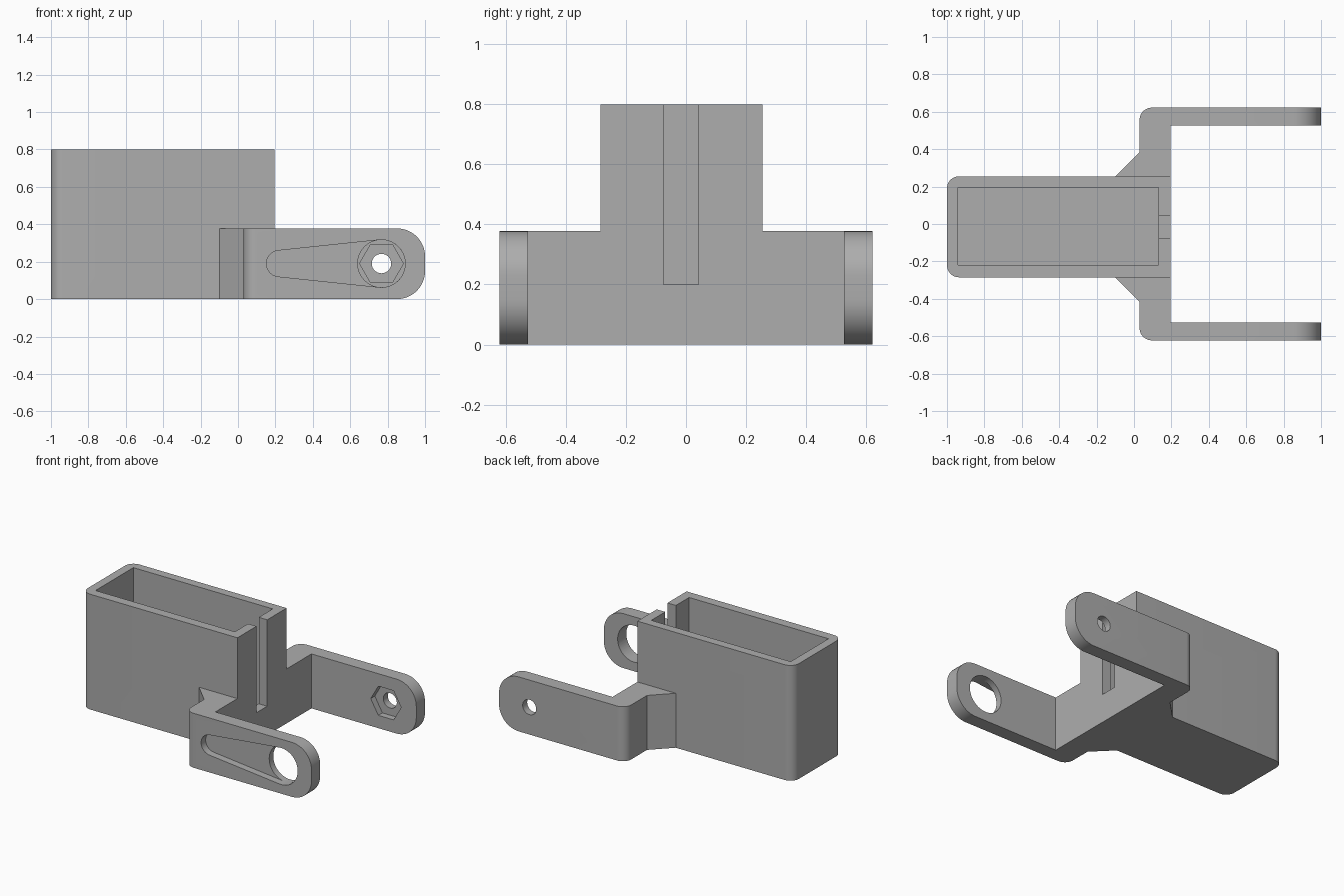
import bpy, bmesh
from math import cos, sin, pi, acos, radians
from mathutils import Vector

cube = bpy.data.objects.get("Cube")
if cube:
    bpy.data.objects.remove(cube, do_unlink=True)

GREY = (0.42, 0.42, 0.42, 1)
mat = bpy.data.materials.new("plain grey")
mat.use_nodes = True
mat.diffuse_color = GREY
mat.node_tree.nodes["Principled BSDF"].inputs["Base Color"].default_value = GREY


def prism(name, outline, direction, rounds=()):
    """Extrude a closed outline; rounds holds (edge test, radius) pairs."""
    bm = bmesh.new()
    face = bm.faces.new([bm.verts.new(p) for p in outline])
    ext = bmesh.ops.extrude_face_region(bm, geom=[face])
    moved = [v for v in ext["geom"] if isinstance(v, bmesh.types.BMVert)]
    bmesh.ops.translate(bm, verts=moved, vec=Vector(direction))
    bmesh.ops.recalc_face_normals(bm, faces=bm.faces)
    for test, radius in rounds:
        edges = [e for e in bm.edges if test(e.verts[0].co, e.verts[1].co)]
        bmesh.ops.bevel(bm, geom=edges, offset=radius, offset_type='OFFSET',
                        segments=12, profile=0.5, affect='EDGES')
    bmesh.ops.recalc_face_normals(bm, faces=bm.faces)
    mesh = bpy.data.meshes.new(name)
    bm.to_mesh(mesh)
    bm.free()
    mesh.materials.append(mat)
    obj = bpy.data.objects.new(name, mesh)
    bpy.context.collection.objects.link(obj)
    return obj


def box(name, x0, x1, y0, y1, z0, z1, rounds=()):
    outline = [(x0, y0, z0), (x1, y0, z0), (x1, y1, z0), (x0, y1, z0)]
    return prism(name, outline, (0, 0, z1 - z0), rounds)


def arc(x, z, r, a0, a1, n, y):
    return [(x + r * cos(a0 + (a1 - a0) * i / n), y,
             z + r * sin(a0 + (a1 - a0) * i / n)) for i in range(n + 1)]


def combine(target, other, operation):
    mod = target.modifiers.new(other.name, 'BOOLEAN')
    mod.operation, mod.solver, mod.object = operation, 'EXACT', other
    bpy.context.view_layer.objects.active = target
    bpy.ops.object.modifier_apply(modifier=mod.name)
    bpy.data.objects.remove(other, do_unlink=True)


def upright(a, b):
    return abs(a.x - b.x) < 1e-4 and abs(a.y - b.y) < 1e-4


FRONT, BACK = -0.285, 0.255      # side walls of the holder
ARM, INNER = 0.622, 0.527        # outer and inner faces of the arms
END, TIP, HEIGHT = 0.195, 1.0, 0.378
PX, PZ = 0.767, 0.19             # pivot centre

# Holder with rounded outer corners
holder = box("holder_bracket", -1, END, FRONT, BACK, 0, 0.8,
             [(lambda a, b: upright(a, b) and a.x < -0.9, 0.065)])

# Fork: cross bar, gussets and two arms in one plan outline
plan = [(-0.1, FRONT), (0.03, FRONT - 0.13), (0.03, -ARM), (TIP, -ARM),
        (TIP, -INNER), (END, -INNER), (END, INNER), (TIP, INNER),
        (TIP, ARM), (0.03, ARM), (0.03, BACK + 0.13), (-0.1, BACK)]
fork = prism("fork", [(x, y, 0) for x, y in plan], (0, 0, HEIGHT), [
    (lambda a, b: upright(a, b) and a.x < 0.1 and abs(a.y) > 0.6, 0.065),
    (lambda a, b: a.x > 0.99 and b.x > 0.99 and abs(a.z - b.z) < 1e-4, 0.15)])
combine(holder, fork, 'UNION')

# Holder cavity and the cable slot in its end wall
combine(holder, box("cavity", -0.94, 0.13, -0.22, 0.195, 0.065, 0.9), 'DIFFERENCE')
combine(holder, box("cable_slot", 0.1, 0.25, -0.075, 0.042, 0.2, 0.9), 'DIFFERENCE')

# Front arm: tapered recess on the outside and a large round hole
R, r, SX = 0.127, 0.07, 0.222
tilt = acos((R - r) / (PX - SX))
teardrop = (arc(PX, PZ, R, tilt - pi, pi - tilt, 40, -0.7)
            + arc(SX, PZ, r, pi - tilt, pi + tilt, 20, -0.7))
combine(holder, prism("lever_recess", teardrop, (0, 0.7 - ARM + 0.05, 0)), 'DIFFERENCE')
combine(holder, prism("lever_hole", arc(PX, PZ, R, 0, 2 * pi * 47 / 48, 47, -0.7),
                      (0, 0.3, 0)), 'DIFFERENCE')

# Back arm: hexagonal nut pocket on the inside and a bolt hole
combine(holder, prism("nut_pocket", arc(PX, PZ, 0.117, 0, pi * 5 / 3, 5, 0.45),
                      (0, INNER - 0.45 + 0.045, 0)), 'DIFFERENCE')
combine(holder, prism("bolt_hole", arc(PX, PZ, 0.052, 0, 2 * pi * 31 / 32, 31, 0.4),
                      (0, 0.4, 0)), 'DIFFERENCE')

bpy.ops.object.select_all(action='DESELECT')
holder.select_set(True)
bpy.context.view_layer.objects.active = holder
bpy.ops.object.shade_smooth_by_angle(angle=radians(30))
